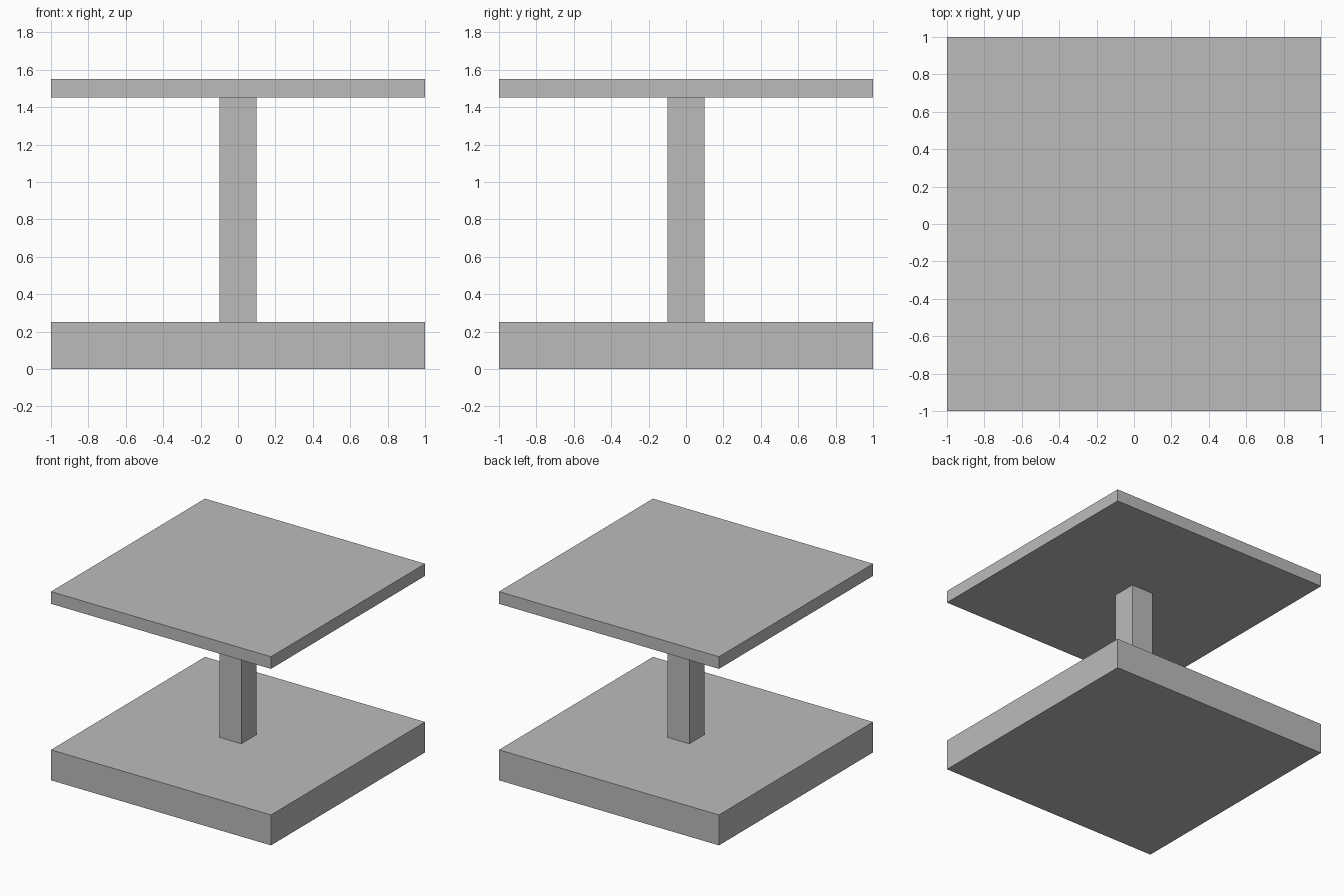
import bpy

# Remove the default cube
cube = bpy.data.objects.get("Cube")
if cube:
    bpy.data.objects.remove(cube, do_unlink=True)

# Single grey material
grey = bpy.data.materials.new("plain grey")
grey.use_nodes = True
colour = (0.5, 0.5, 0.5, 1)
grey.diffuse_color = colour
grey.node_tree.nodes["Principled BSDF"].inputs["Base Color"].default_value = colour


def square_block(name, width, bottom, top):
    """Square block centred on the z axis between two heights."""
    bpy.ops.mesh.primitive_cube_add(size=1, location=(0, 0, (bottom + top) / 2))
    block = bpy.context.object
    block.name = name
    block.scale = (width, width, top - bottom)
    bpy.ops.object.transform_apply(location=False, rotation=False, scale=True)
    block.data.materials.append(grey)
    return block


# Heavy base, slim column and thin top
square_block("base_slab", 2, 0, 0.25)
square_block("column", 0.2, 0.25, 1.45)
square_block("top_slab", 2, 1.45, 1.55)
